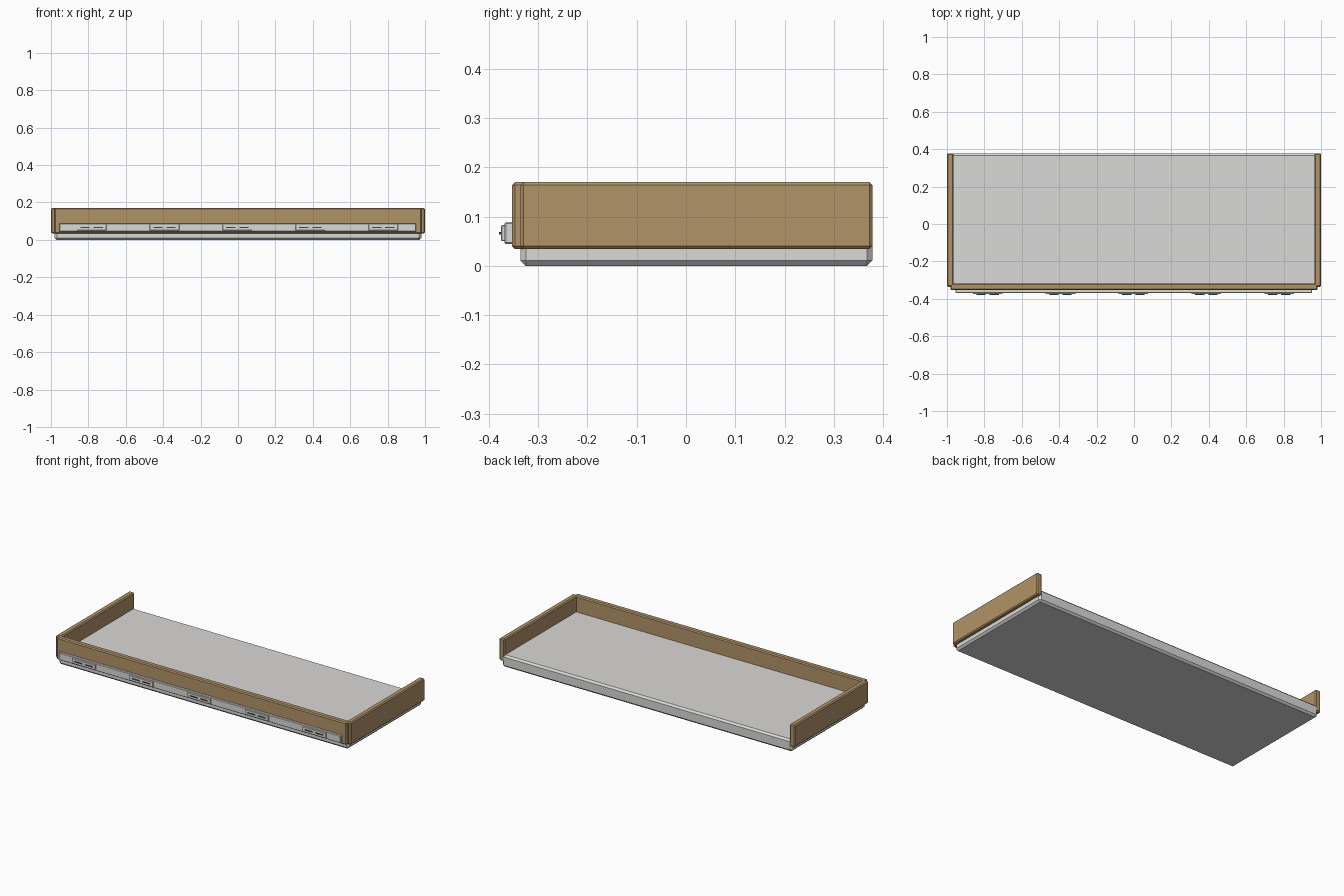
import bpy, bmesh

if "Cube" in bpy.data.objects:
    bpy.data.objects.remove(bpy.data.objects["Cube"])


def material(name, rgb):
    m = bpy.data.materials.new(name)
    m.diffuse_color = (*rgb, 1.0)
    m.use_nodes = True
    m.node_tree.nodes["Principled BSDF"].inputs["Base Color"].default_value = m.diffuse_color
    return m


GREY = material("light_grey_metal", (0.70, 0.695, 0.685))
WOOD = material("brown_wood", (0.45, 0.295, 0.14))
DARK = material("dark_slot", (0.06, 0.06, 0.06))


def box(name, x, y, z, mat, bevel=0.0):
    """Box from (min, max) ranges with flat chamfered edges."""
    bm = bmesh.new()
    bmesh.ops.create_cube(bm, size=1.0)
    for v in bm.verts:
        v.co = [(r[0] + r[1]) / 2 + c * (r[1] - r[0])
                for c, r in zip(v.co, (x, y, z))]
    if bevel:
        bmesh.ops.bevel(bm, geom=bm.edges[:], offset=bevel, segments=1,
                        profile=0.5, affect='EDGES')
    bmesh.ops.recalc_face_normals(bm, faces=bm.faces[:])
    me = bpy.data.meshes.new(name)
    bm.to_mesh(me)
    bm.free()
    me.materials.append(mat)
    ob = bpy.data.objects.new(name, me)
    bpy.context.collection.objects.link(ob)
    return ob


# Chamfered tray floor
box("base_slab", (-0.98, 0.98), (-0.336, 0.378), (0.0, 0.073), GREY, 0.011)

# Wooden boards on both sides and along the front (back is open)
box("left_board", (-1.0, -0.965), (-0.336, 0.378), (0.034, 0.17), WOOD, 0.006)
box("right_board", (0.965, 1.0), (-0.336, 0.378), (0.034, 0.17), WOOD, 0.006)
box("front_board", (-0.982, 0.982), (-0.353, -0.318), (0.034, 0.17), WOOD, 0.006)

# Metal rail on the front board
box("front_rail", (-0.955, 0.952), (-0.368, -0.345), (0.044, 0.089), GREY, 0.003)

# Five plates, each with two small bars
for i in range(5):
    cx = -0.003 + (i - 2) * 0.39
    box(f"plate_{i + 1}", (cx - 0.079, cx + 0.079), (-0.375, -0.362),
        (0.05, 0.083), GREY, 0.002)
    for side, s in (("left", -1), ("right", 1)):
        bx = cx + s * 0.035
        box(f"{side}_bar_{i + 1}", (bx - 0.025, bx + 0.025), (-0.379, -0.373),
            (0.064, 0.069), DARK)
